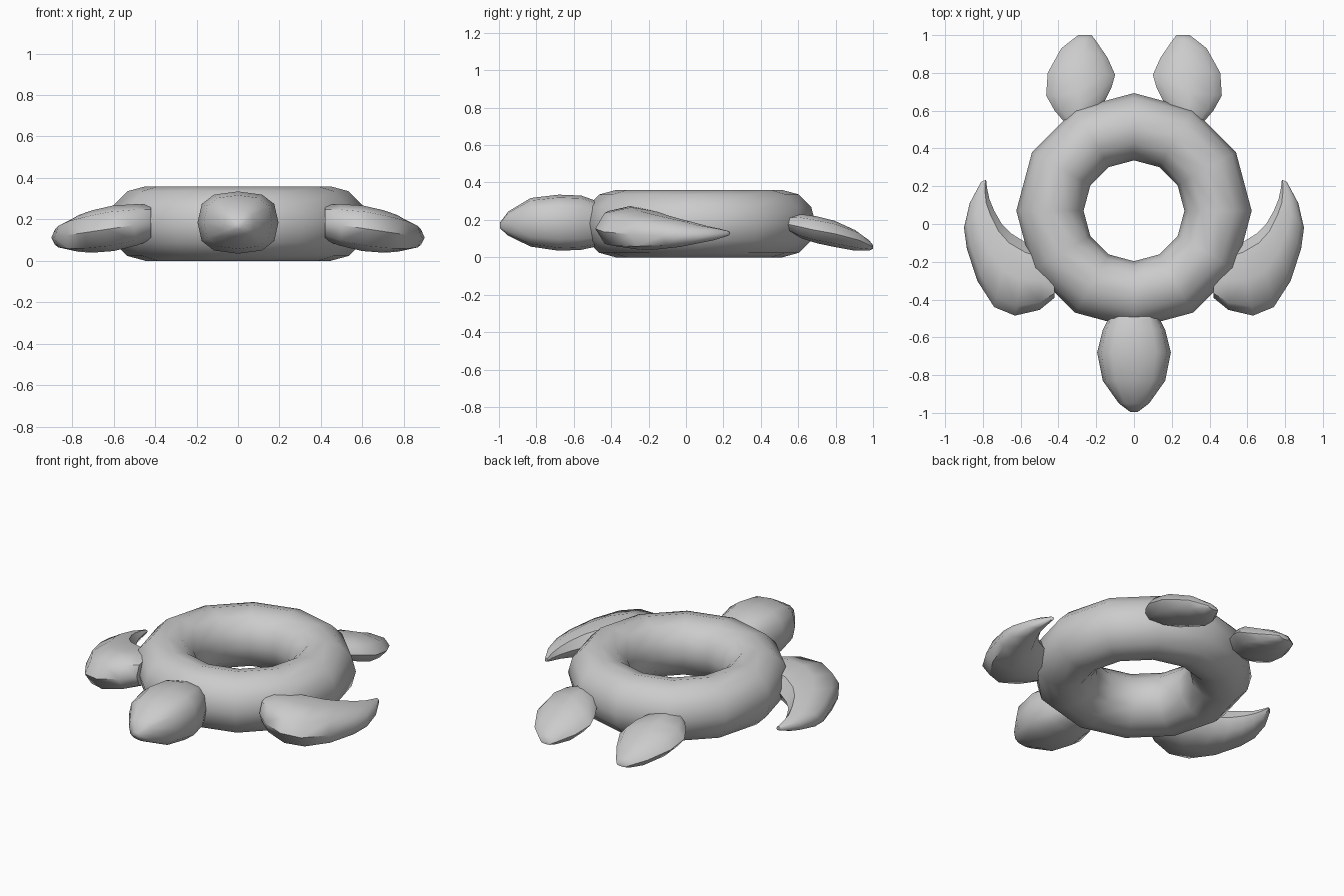
import bpy, bmesh
from math import sin, cos, pi, radians, copysign
from mathutils import Vector

if "Cube" in bpy.data.objects:
    bpy.data.objects.remove(bpy.data.objects["Cube"])


def finish(obj):
    bpy.ops.object.select_all(action='DESELECT')
    obj.select_set(True)
    bpy.context.view_layer.objects.active = obj
    bpy.ops.object.shade_smooth_by_angle(angle=radians(50))


def spow(v, e):
    return copysign(abs(v) ** e, v)


def loft(name, sections, sides, e=0.85):
    """Skin rounded sections, each given as (edge point, opposite edge point, half thickness)."""
    bm = bmesh.new()
    rings = []
    for a, b, t in sections:
        a, b = Vector(a), Vector(b)
        mid, half = (a + b) / 2, (b - a) / 2
        ring = []
        for i in range(sides):
            ang = 2 * pi * i / sides
            p = mid + half * spow(cos(ang), e) + Vector((0, 0, t * spow(sin(ang), e)))
            ring.append(bm.verts.new(p))
        rings.append(ring)
    for r, s in zip(rings, rings[1:]):
        for i in range(sides):
            j = (i + 1) % sides
            bm.faces.new((r[i], r[j], s[j], s[i]))
    bm.faces.new(rings[0])
    bm.faces.new(rings[-1])
    bmesh.ops.recalc_face_normals(bm, faces=bm.faces)
    me = bpy.data.meshes.new(name)
    bm.to_mesh(me)
    bm.free()
    obj = bpy.data.objects.new(name, me)
    bpy.context.collection.objects.link(obj)
    finish(obj)


# Inflated ring body
bpy.ops.mesh.primitive_torus_add(major_segments=12, minor_segments=12, major_radius=0.445,
                                 minor_radius=0.178, location=(0, 0.07, 0.18))
ring = bpy.context.object
ring.name = "ring_body"
ring.scale.z = 0.18 / 0.178
finish(ring)

# Head: y, half width, centre height, half height
head = [(-0.49, 0.13, 0.18, 0.125), (-0.56, 0.165, 0.185, 0.145), (-0.68, 0.195, 0.185, 0.15),
        (-0.83, 0.165, 0.187, 0.13), (-0.95, 0.08, 0.18, 0.065), (-0.995, 0.02, 0.17, 0.015)]
loft("head", [((-w, y, z), (w, y, z), t) for y, w, z, t in head], 12, 0.75)

# Front flippers: inner x, y, outer x, y, half thickness (sloping down outward)
front = [(.42, -.20, .42, -.39, .085), (.48, -.14, .50, -.455, .10), (.57, -.10, .63, -.485, .11),
         (.65, -.05, .74, -.44, .103), (.70, 0, .83, -.30, .09), (.74, .07, .885, -.13, .07),
         (.765, .13, .90, -.02, .05), (.778, .19, .87, .11, .032), (.783, .235, .81, .222, .012)]


def slope(x):
    return 0.18 - 0.15 * (x - 0.45)


# Rear flippers: inner x, y, outer x, y, centre height, half thickness
rear = [(.21, .57, .36, .53, .18, .04), (.16, .64, .42, .60, .165, .065),
        (.12, .72, .465, .68, .147, .072), (.10, .79, .457, .80, .125, .07),
        (.14, .88, .385, .93, .09, .055), (.205, .975, .315, .985, .063, .027),
        (.225, 1.0, .295, 1.0, .055, .01)]

for side, s in (("left", -1), ("right", 1)):
    loft("front_flipper_" + side,
         [((s * a, b, slope(a)), (s * c, d, slope(c)), t) for a, b, c, d, t in front], 8)
    loft("rear_flipper_" + side,
         [((s * a, b, z), (s * c, d, z), t) for a, b, c, d, z, t in rear], 8)
